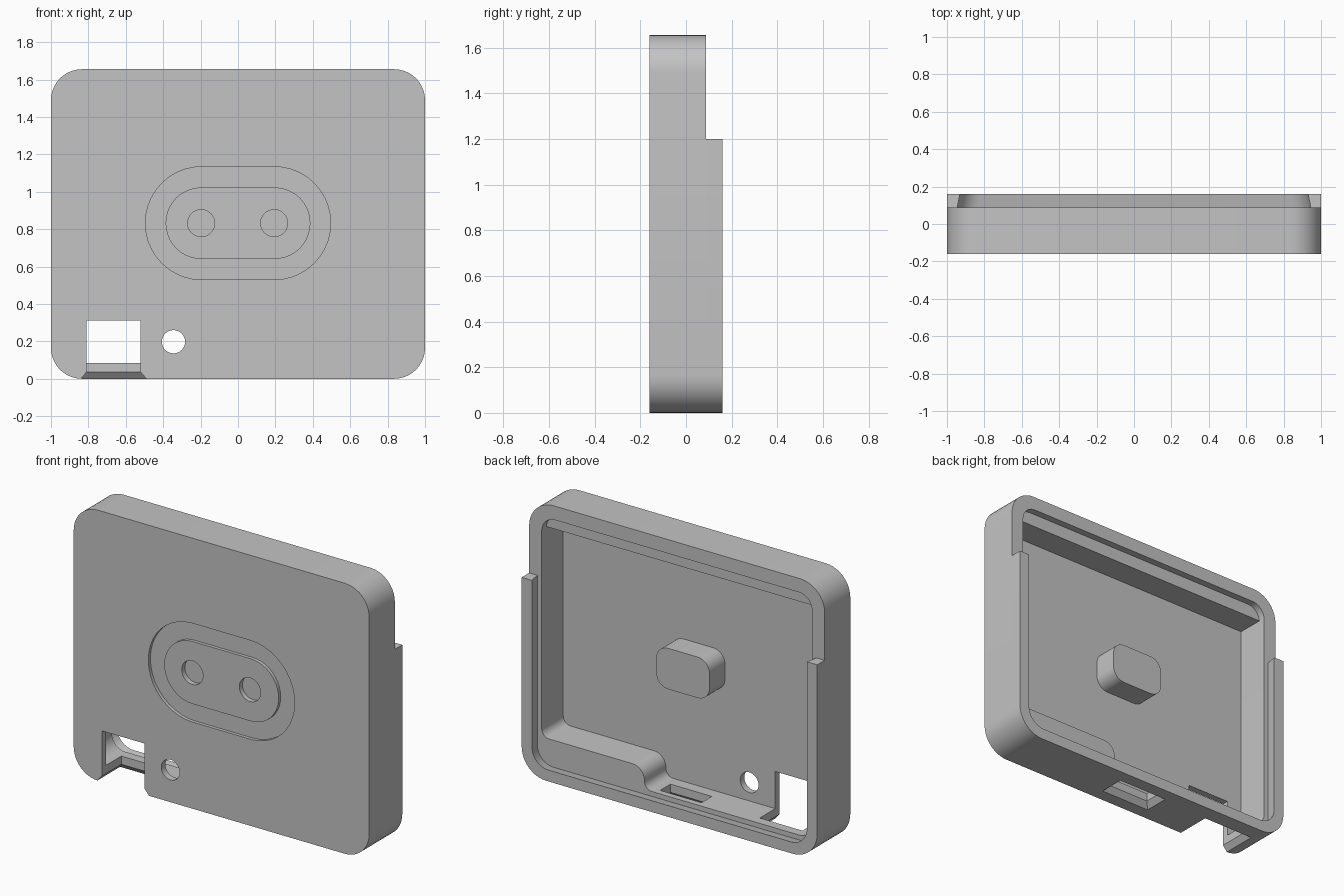
import bpy, bmesh, math
from mathutils import Vector

old = bpy.data.objects.get("Cube")
if old:
    bpy.data.objects.remove(old, do_unlink=True)

grey = bpy.data.materials.new("mid_grey_plastic")
grey.use_nodes = True
colour = (0.55, 0.55, 0.55, 1)
grey.diffuse_color = colour
grey.node_tree.nodes["Principled BSDF"].inputs["Base Color"].default_value = colour

FRONT, STEP, BACK = -0.16, 0.088, 0.16
FLOOR = -0.12
HEIGHT, SPLIT = 1.655, 1.2


def fillet(corners, steps=10):
    """Outline from (a, b, radius) right-angled corners, inner or outer."""
    out = []
    for i, (a, b, r) in enumerate(corners):
        p = Vector((a, b))
        if r == 0:
            out.append(p)
            continue
        u = (Vector(corners[i - 1][:2]) - p).normalized()
        v = (Vector(corners[(i + 1) % len(corners)][:2]) - p).normalized()
        c = p + r * (u + v)
        for k in range(steps + 1):
            t = math.pi / 2 * k / steps
            out.append(c - r * (v * math.cos(t) + u * math.sin(t)))
    return out


def rect(a0, a1, b0, b1, low=0, high=0):
    return fillet([(a0, b0, low), (a1, b0, low), (a1, b1, high), (a0, b1, high)])


def pill(x, z, half_w, half_h, r=None):
    r = r or half_h * 0.998
    return rect(x - half_w, x + half_w, z - half_h, z + half_h, r, r)


def loft(name, sections, axis="Y"):
    """Solid through (position, outline) sections along an axis."""
    bm = bmesh.new()
    rings = []
    for s, outline in sections:
        rings.append([bm.verts.new((p.x, s, p.y) if axis == "Y" else (p.x, p.y, s))
                      for p in outline])
    for lo, hi in zip(rings, rings[1:]):
        for i in range(len(lo)):
            bm.faces.new((lo[i - 1], lo[i], hi[i], hi[i - 1]))
    bm.faces.new(rings[0])
    bm.faces.new(rings[-1])
    bmesh.ops.recalc_face_normals(bm, faces=bm.faces)
    mesh = bpy.data.meshes.new(name)
    bm.to_mesh(mesh)
    bm.free()
    mesh.materials.append(grey)
    ob = bpy.data.objects.new(name, mesh)
    bpy.context.collection.objects.link(ob)
    return ob


def prism(name, outline, start, end, axis="Y"):
    return loft(name, [(start, outline), (end, outline)], axis)


def cut(target, cutter):
    mod = target.modifiers.new("cut", "BOOLEAN")
    mod.operation = "DIFFERENCE"
    mod.solver = "EXACT"
    mod.object = cutter
    bpy.context.view_layer.objects.active = target
    bpy.ops.object.modifier_apply(modifier=mod.name)
    bpy.data.objects.remove(cutter, do_unlink=True)


# Tray with its open side at the back and a solid step in one bottom corner
shell = prism("case_shell", rect(-1, 1, 0, HEIGHT, 0.165, 0.165), FRONT, STEP)
cavity = fillet([(0.915, 1.57, 0.09), (-0.915, 1.57, 0.09), (-0.915, 0.085, 0.09),
                 (0.22, 0.085, 0.05), (0.22, 0.22, 0.08), (0.915, 0.22, 0.05)])
cut(shell, prism("cavity_cutter", cavity, FLOOR, 0.3))

# Oval groove and two blind round holes in the front
ring = prism("groove_cutter", pill(0, 0.832, 0.495, 0.302), -0.3, FRONT + 0.02)
cut(ring, prism("island_cutter", pill(0, 0.832, 0.387, 0.191), -0.4, 0))
cut(shell, ring)
for x in (-0.197, 0.193):
    cut(shell, prism("pin_cutter", pill(x, 0.832, 0.072, 0.072), -0.3, FRONT + 0.03))

# Round through hole
cut(shell, prism("hole_cutter", pill(-0.345, 0.198, 0.062, 0.062), -0.3, 0))


def bottom_opening(x0, x1, y0, y1, top):
    """Opening through the bottom wall with a flared lower edge."""
    cut(shell, prism("opening_cutter", rect(x0, x1, y0, y1), -0.1, top, "Z"))
    sections = []
    for z in (-0.02, 0.055):
        e = 0.03 * (1 - z / 0.035)
        sections.append((z, rect(x0 - e, x1 + e, y0 - e, y1 + e)))
    cut(shell, loft("flare_cutter", sections, "Z"))


# Corner window running out of the bottom, and the small bottom slot
bottom_opening(-0.81, -0.52, -0.4, 0.03, 0.312)
bottom_opening(-0.14, 0.14, -0.05, 0.05, 0.15)

# Undercut U-shaped rail on the lower back
rail = prism("lid_rail", rect(-1, 1, 0, SPLIT, 0.165, 0), STEP, BACK)
sections = []
for y in (STEP - 0.02, BACK + 0.02):
    t = (y - STEP) * 0.2
    sections.append((y, rect(-0.945 + t, 0.945 - t, 0.055 + t, 1.5, 0.11, 0)))
cut(rail, loft("lid_cutter", sections))

# Ledge along the top inside, and the central boss on the floor
ledge = prism("top_ledge", rect(-0.92, 0.92, 1.49, 1.6), FLOOR - 0.01, 0.045)
boss = prism("centre_boss", pill(0, 0.832, 0.18, 0.125, 0.08), FLOOR - 0.01, 0.03)

bpy.ops.object.select_all(action="DESELECT")
for ob in (shell, rail, ledge, boss):
    ob.select_set(True)
bpy.context.view_layer.objects.active = shell
bpy.ops.object.shade_smooth_by_angle(angle=math.radians(25))
